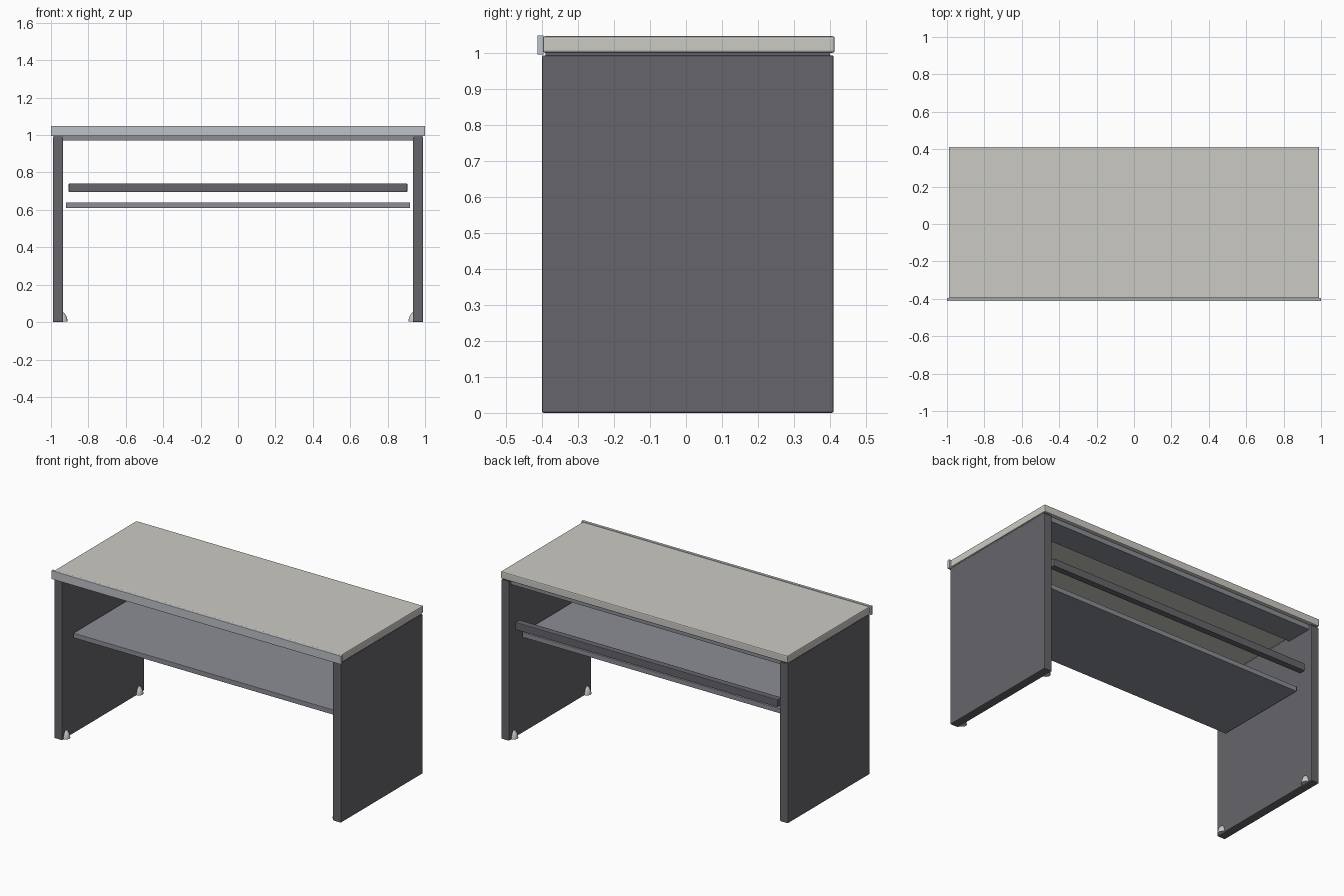
import bpy, bmesh, math
from mathutils import Matrix

if "Cube" in bpy.data.objects:
    bpy.data.objects.remove(bpy.data.objects["Cube"])


def material(name, rgb):
    m = bpy.data.materials.new(name)
    m.diffuse_color = (*rgb, 1)
    m.use_nodes = True
    m.node_tree.nodes["Principled BSDF"].inputs["Base Color"].default_value = m.diffuse_color
    return m


LAMINATE = material("pale_laminate", (0.60, 0.59, 0.55))
PANEL = material("dark_panel", (0.13, 0.13, 0.145))
METAL = material("grey_metal", (0.26, 0.27, 0.30))
TRIM = material("light_trim", (0.52, 0.54, 0.58))
GLIDE = material("pale_plastic", (0.70, 0.70, 0.70))


def add_object(name, bm, mat):
    me = bpy.data.meshes.new(name)
    bm.to_mesh(me)
    bm.free()
    me.materials.append(mat)
    ob = bpy.data.objects.new(name, me)
    bpy.context.collection.objects.link(ob)
    return ob


def box(name, x, y, z, mat, bevel=0.0):
    """Box from (min, max) ranges, with an optional small chamfer."""
    bm = bmesh.new()
    bmesh.ops.create_cube(bm, size=1)
    for v in bm.verts:
        for i, (lo, hi) in enumerate((x, y, z)):
            v.co[i] = lo if v.co[i] < 0 else hi
    ob = add_object(name, bm, mat)
    if bevel:
        mod = ob.modifiers.new("edge_chamfer", 'BEVEL')
        mod.width = bevel
        mod.segments = 2
    return ob


def glide(name, side, y):
    """Half-round tapered foot against the inner face of a side panel."""
    bm = bmesh.new()
    rings = []
    for r, z in ((0.026, 0.002), (0.025, 0.015), (0.018, 0.036), (0.007, 0.050)):
        rings.append([bm.verts.new((side * (0.937 - r * math.sin(a)), y + r * math.cos(a), z))
                      for a in (math.pi * k / 10 for k in range(11))])
    for low, high in zip(rings, rings[1:]):
        for k in range(11):
            n = (k + 1) % 11
            bm.faces.new((low[k], low[n], high[n], high[k]))
    bm.faces.new(rings[0])
    bm.faces.new(rings[-1])
    bmesh.ops.recalc_face_normals(bm, faces=bm.faces)
    ob = add_object(name, bm, GLIDE)
    bpy.context.view_layer.objects.active = ob
    ob.select_set(True)
    bpy.ops.object.shade_smooth_by_angle(angle=math.radians(35))
    ob.select_set(False)


# Counter top and its front edge trim
box("counter_top", (-0.99, 0.99), (-0.397, 0.413), (1.0, 1.046), LAMINATE, 0.006)
box("front_edge_trim", (-1, 1), (-0.413, -0.395), (0.995, 1.048), TRIM, 0.002)

# Side panels, spacers below the top, and floor glides
for side, label in ((-1, "left"), (1, "right")):
    def xr(a, b):
        return tuple(sorted((side * a, side * b)))
    box(label + "_side_panel", xr(0.935, 0.99), (-0.40, 0.41), (0, 0.993), PANEL, 0.005)
    box(label + "_top_spacer", xr(0.94, 0.985), (-0.39, 0.40), (0.99, 1.002), PANEL)
    for y, place in ((-0.36, "front"), (0.36, "back")):
        glide(f"{label}_{place}_glide", side, y)

# Support plate under the top at the back, rear rail and storage shelf
box("support_plate", (-0.936, 0.936), (0.22, 0.39), (0.97, 1.001), METAL)
box("rear_rail", (-0.905, 0.905), (0.35, 0.39), (0.695, 0.742), PANEL, 0.003)
box("shelf", (-0.92, 0.92), (-0.31, 0.30), (0.61, 0.64), METAL, 0.002)
